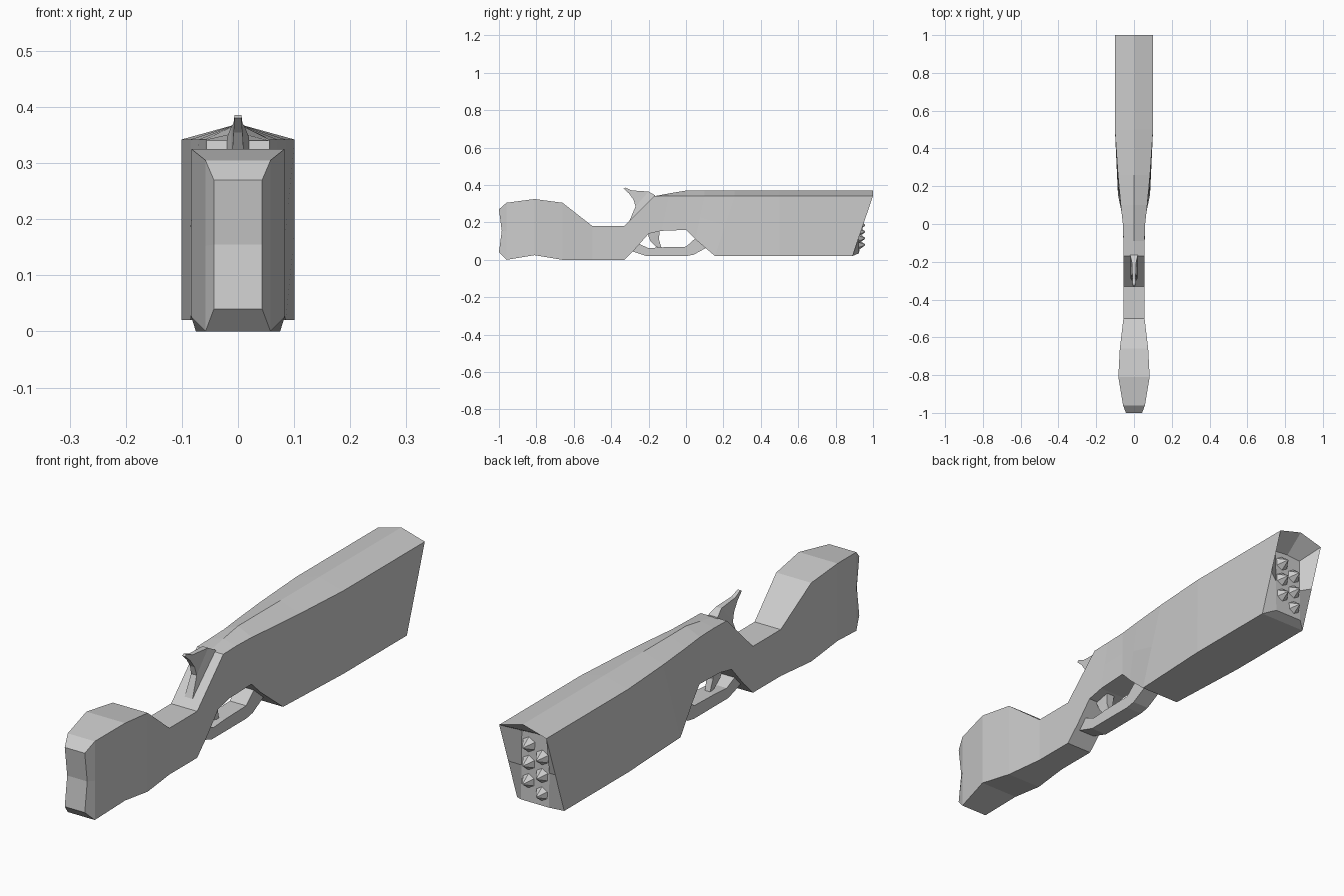
import bpy, bmesh, math
from mathutils import Matrix

if "Cube" in bpy.data.objects:
    bpy.data.objects.remove(bpy.data.objects["Cube"])


def finish(bm, name):
    bmesh.ops.remove_doubles(bm, verts=bm.verts, dist=1e-5)
    bmesh.ops.recalc_face_normals(bm, faces=bm.faces)
    me = bpy.data.meshes.new(name)
    bm.to_mesh(me)
    bm.free()
    ob = bpy.data.objects.new(name, me)
    bpy.context.collection.objects.link(ob)
    return ob


def plate(name, profile, widths):
    """Side profile (y, z) given a half width per point, mirrored across x."""
    bm = bmesh.new()
    left = [bm.verts.new((-w, y, z)) for (y, z), w in zip(profile, widths)]
    right = [bm.verts.new((w, y, z)) for (y, z), w in zip(profile, widths)]
    n = len(profile)
    for i in range(n):
        j = (i + 1) % n
        bm.faces.new((left[i], left[j], right[j], right[i]))
    caps = [bm.faces.new(left), bm.faces.new(right[::-1])]
    bmesh.ops.triangulate(bm, faces=caps)
    return finish(bm, name)


# Body stations: bottom y, z, half width; top y, z, half width; ridge z; mid y shift
stations = [
    (-1.00, .040, .043, -1.00, .270, .043, .270, .015),
    (-0.96, .000, .058, -0.96, .305, .058, .305, 0),
    (-0.81, .025, .083, -0.81, .325, .083, .325, 0),
    (-0.66, .000, .075, -0.66, .305, .075, .305, 0),
    (-0.50, .000, .056, -0.50, .180, .056, .180, 0),
    (-0.33, .000, .056, -0.33, .180, .056, .180, 0),
    (-0.27, .060, .056, -0.25, .260, .056, .260, 0),
    (-0.20, .140, .056, -0.17, .340, .056, .340, 0),
    (-0.13, .155, .056, -0.09, .342, .056, .355, 0),
    (0.00, .160, .058, 0.00, .342, .059, .370, 0),
    (0.05, .110, .063, 0.10, .342, .070, .370, 0),
    (0.155, .020, .085, 0.26, .342, .085, .370, 0),
    (0.50, .020, .101, 0.50, .342, .101, .370, 0),
    (0.89, .020, .101, 1.00, .342, .101, .370, 0),
    (0.925, .035, .060, 0.92, .300, .060, .305, 0),
]
bm = bmesh.new()
rings = []
for yb, zb, wb, yt, zt, wt, zr, shift in stations:
    ym, zm, wm = (yb + yt) / 2 + shift, (zb + zt) / 2, (wb + wt) / 2
    pts = [(0, yb, zb), (wb, yb, zb), (wm, ym, zm), (wt, yt, zt),
           (0, yt, zr), (-wt, yt, zt), (-wm, ym, zm), (-wb, yb, zb)]
    rings.append([bm.verts.new(p) for p in pts])
for a, b in zip(rings, rings[1:]):
    for i in range(8):
        j = (i + 1) % 8
        bm.faces.new((a[i], a[j], b[j], b[i]))
for r in (rings[0], rings[-1]):
    bm.faces.new((r[0], r[1], r[2], r[6], r[7]))
    bm.faces.new((r[2], r[3], r[4], r[5], r[6]))
finish(bm, "stock_and_body")

# Staggered pointed studs on the muzzle panel
bm = bmesh.new()
for col, heights in ((-1, (.08, .15, .22)), (1, (.115, .185, .255))):
    for z in heights:
        m = Matrix.Translation((col * .029, .935, z)) @ Matrix.Rotation(-math.pi / 2, 4, 'X')
        bmesh.ops.create_cone(bm, cap_ends=True, segments=6, radius1=.034,
                              radius2=.004, depth=.042, matrix=m)
finish(bm, "muzzle_studs")

# Trigger guard
guard = [(-.285, .045), (-.21, .02), (0, .02), (.04, .027), (.11, .065),
         (.05, .115), (0, .07), (-.13, .067), (-.20, .062), (-.25, .085)]
plate("trigger_guard", guard, [.035] * len(guard))

# Trigger
plate("trigger", [(-.21, .15), (-.14, .16), (-.145, .11), (-.13, .06),
                  (-.16, .07), (-.19, .10)], [.018, .018, .014, .01, .01, .014])

# Hammer
hammer = [(-.31, .19), (-.27, .285), (-.28, .32), (-.305, .355), (-.333, .38),
          (-.325, .386), (-.29, .371), (-.20, .365), (-.165, .345), (-.16, .30)]
plate("hammer", hammer, [.018, .012, .01, .008, .006, .006, .008, .012, .02, .02])
